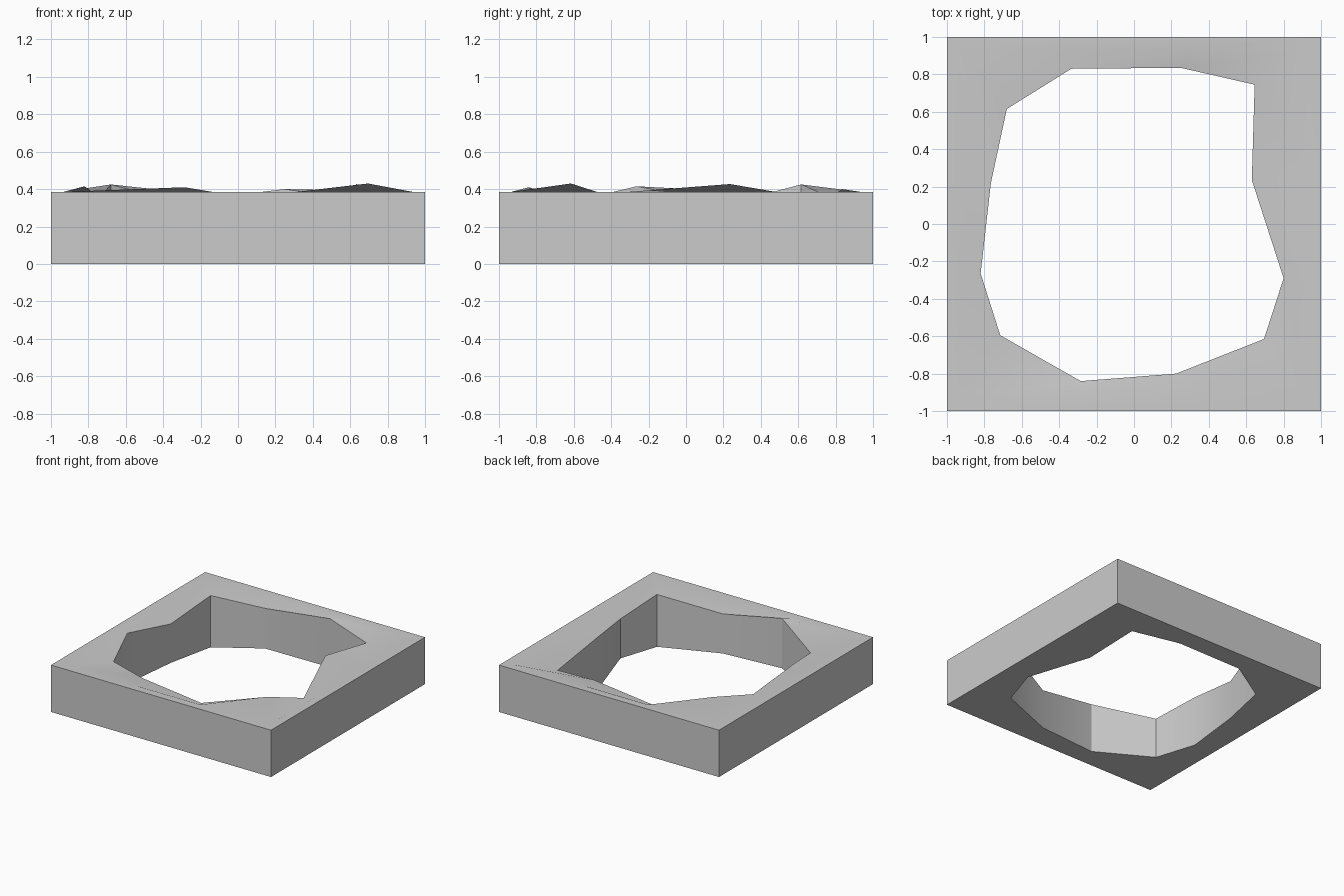
import bpy, bmesh
from math import radians

if "Cube" in bpy.data.objects:
    bpy.data.objects.remove(bpy.data.objects["Cube"])

TOP = 0.385     # height of the flat outer border
BORDER = 0.935  # half-width where the uneven inner surface begins

# Hole rim (x, y, height), anticlockwise from the back right corner, 3 points per side
RIM = [(0.645, 0.745, 0.34), (0.25, 0.835, 0.40), (-0.335, 0.83, 0.33),
       (-0.68, 0.615, 0.425), (-0.765, 0.22, 0.32), (-0.82, -0.265, 0.415),
       (-0.715, -0.595, 0.335), (-0.285, -0.84, 0.41), (0.225, -0.80, 0.325),
       (0.695, -0.615, 0.43), (0.80, -0.29, 0.325), (0.63, 0.235, 0.427)]


def square(half):
    """Twelve points round a square, matching the order of the rim."""
    corners = [(half, half), (-half, half), (-half, -half), (half, -half)]
    pts = []
    for i, (ax, ay) in enumerate(corners):
        bx, by = corners[(i + 1) % 4]
        pts += [(ax + (bx - ax) * t / 3, ay + (by - ay) * t / 3) for t in range(3)]
    return pts


bm = bmesh.new()
# Closed sequence of loops: base hole, base edge, top edge, border, rim
loops = [
    [(x, y, 0) for x, y, z in RIM],
    [(x, y, 0) for x, y in square(1)],
    [(x, y, TOP) for x, y in square(1)],
    [(x, y, TOP) for x, y in square(BORDER)],
    RIM,
]
rings = [[bm.verts.new(p) for p in loop] for loop in loops]
for k, a in enumerate(rings):
    b = rings[(k + 1) % len(rings)]
    for i in range(12):
        j = (i + 1) % 12
        bm.faces.new((a[i], a[j], b[j], b[i]))
bmesh.ops.recalc_face_normals(bm, faces=bm.faces)

# Plate with a ragged opening
mesh = bpy.data.meshes.new("broken_floor_frame")
bm.to_mesh(mesh)
bm.free()
frame = bpy.data.objects.new("broken_floor_frame", mesh)
bpy.context.collection.objects.link(frame)
bpy.context.view_layer.objects.active = frame
frame.select_set(True)
bpy.ops.object.shade_smooth_by_angle(angle=radians(30))
